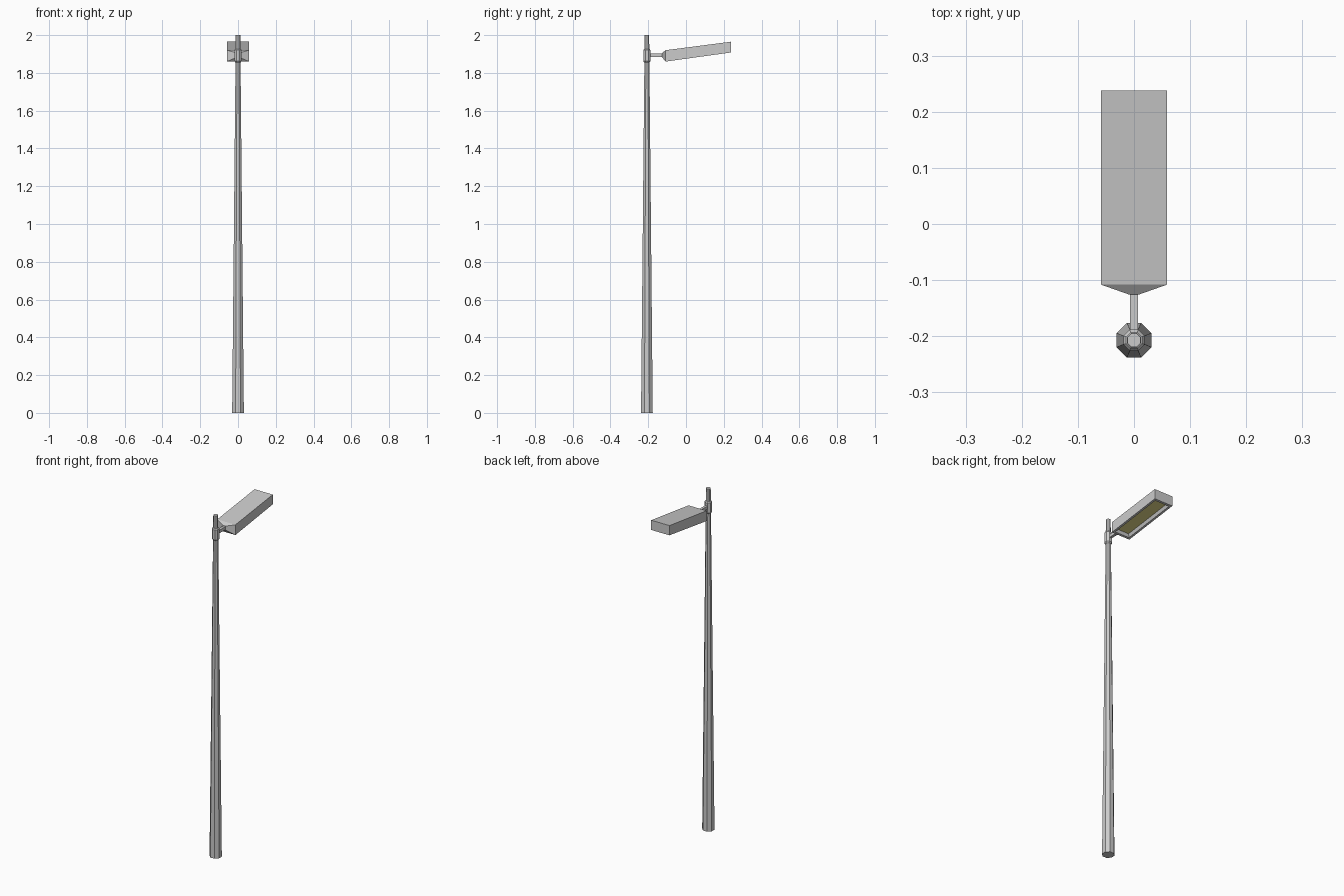
import bpy, bmesh, math
from mathutils import Vector

if "Cube" in bpy.data.objects:
    bpy.data.objects.remove(bpy.data.objects["Cube"])

POLE_Y = -0.207


def finish(name, bm, materials=()):
    bmesh.ops.recalc_face_normals(bm, faces=bm.faces)
    mesh = bpy.data.meshes.new(name)
    bm.to_mesh(mesh)
    bm.free()
    obj = bpy.data.objects.new(name, mesh)
    bpy.context.collection.objects.link(obj)
    for m in materials:
        mesh.materials.append(m)
    return obj


def octagon_column(name, profile):
    """Eight-sided column from (apothem, z) pairs, flats facing the axes."""
    bm = bmesh.new()
    rings = []
    for apothem, z in profile:
        r = apothem / math.cos(math.pi / 8)
        rings.append([bm.verts.new((r * math.cos(a), POLE_Y + r * math.sin(a), z))
                      for a in (math.pi / 8 + i * math.pi / 4 for i in range(8))])
    for lo, hi in zip(rings, rings[1:]):
        for i in range(8):
            bm.faces.new((lo[i], lo[(i + 1) % 8], hi[(i + 1) % 8], hi[i]))
    bm.faces.new(rings[0])
    bm.faces.new(rings[-1])
    return finish(name, bm)


# Tapered pole and the collar that clamps the arm
octagon_column("pole", [(0.031, 0), (0.012, 2.0)])
octagon_column("collar", [(0.014, 1.855), (0.019, 1.862), (0.019, 1.92), (0.014, 1.927)])

# Short arm from collar to lamp head
bm = bmesh.new()
bmesh.ops.create_cube(bm, size=1)
for v in bm.verts:
    v.co = Vector((v.co.x * 0.015, -0.157 + v.co.y * 0.07, 1.894 + v.co.z * 0.018))
finish("arm", bm)

# Lamp head lofted through rectangles: (y, half width, bottom z, top z)
lens = bpy.data.materials.new("lens_yellow")
lens.diffuse_color = (0.75, 0.68, 0.25, 1)
lens.use_nodes = True
lens.node_tree.nodes["Principled BSDF"].inputs["Base Color"].default_value = lens.diffuse_color
grey = bpy.data.materials.new("housing_grey")

bm = bmesh.new()
sections = [(-0.126, 0.008, 1.882, 1.906),
            (-0.108, 0.059, 1.86, 1.92),
            (0.238, 0.059, 1.908, 1.965)]
rings = [[bm.verts.new(p) for p in ((-w, y, b), (w, y, b), (w, y, t), (-w, y, t))]
         for y, w, b, t in sections]
for r0, r1 in zip(rings, rings[1:]):
    for i in range(4):
        f = bm.faces.new((r0[i], r0[(i + 1) % 4], r1[(i + 1) % 4], r1[i]))
        if i == 0:
            under = f
bm.faces.new(rings[0])
bm.faces.new(rings[-1])
bmesh.ops.recalc_face_normals(bm, faces=bm.faces)

# Recessed lens in the underside
bmesh.ops.inset_region(bm, faces=[under], thickness=0.018)
bmesh.ops.inset_region(bm, faces=[under], thickness=0.012, depth=-0.016)
under.material_index = 1
finish("lamp_head", bm, (grey, lens))
